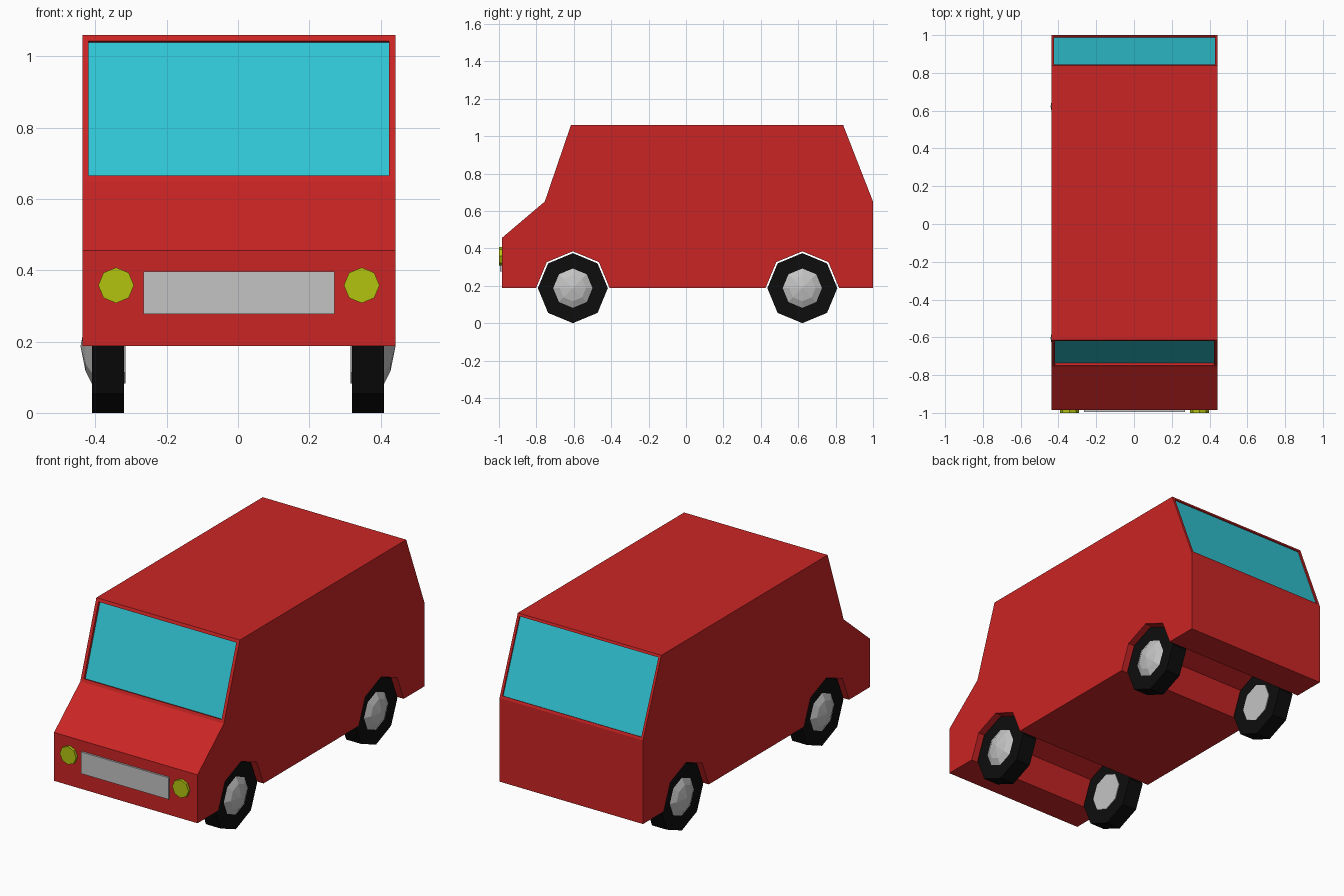
import bpy, bmesh, math
from mathutils import Vector

cube = bpy.data.objects.get("Cube")
if cube:
    bpy.data.objects.remove(cube, do_unlink=True)


def material(name, r, g, b):
    m = bpy.data.materials.new(name)
    m.use_nodes = True
    m.diffuse_color = (r, g, b, 1)
    m.node_tree.nodes["Principled BSDF"].inputs["Base Color"].default_value = (r, g, b, 1)
    return m


red = material("red paint", 0.60, 0.018, 0.018)
glass = material("blue glass", 0.03, 0.56, 0.66)
rubber = material("black rubber", 0.004, 0.004, 0.004)
metal = material("grey metal", 0.55, 0.55, 0.55)
yellow = material("yellow lamp", 0.45, 0.55, 0.005)


def finish(bm, name, *mats):
    bmesh.ops.recalc_face_normals(bm, faces=bm.faces[:])
    mesh = bpy.data.meshes.new(name)
    bm.to_mesh(mesh)
    bm.free()
    for m in mats:
        mesh.materials.append(m)
    obj = bpy.data.objects.new(name, mesh)
    bpy.context.collection.objects.link(obj)
    return obj


def turned(name, centre, axis, rings, mat, sides=8):
    """Solid of revolution from (offset along axis, radius) pairs."""
    bm = bmesh.new()
    axis, up = Vector(axis), Vector((0, 0, 1))
    side = axis.cross(up)
    loops = []
    for off, rad in rings:
        base = Vector(centre) + axis * off
        if rad == 0:
            loops.append([bm.verts.new(base)] * sides)
            continue
        angles = [math.tau * i / sides for i in range(sides)]
        loops.append([bm.verts.new(base + rad * (up * math.cos(a) + side * math.sin(a)))
                      for a in angles])
    for a, b in zip(loops, loops[1:]):
        for i in range(sides):
            j = (i + 1) % sides
            bm.faces.new(dict.fromkeys((a[i], a[j], b[j], b[i])))
    for loop, (off, rad) in ((loops[0], rings[0]), (loops[-1], rings[-1])):
        if rad:
            bm.faces.new(loop)
    return finish(bm, name, mat)


AXLE_Z = 0.187
AXLES = {"front": -0.605, "back": 0.622}


def arch(y, r=0.197):
    """Half octagon wheel arch, walked from back to front."""
    return [(y + r * math.cos(math.pi * i / 4), AXLE_Z + r * math.sin(math.pi * i / 4))
            for i in range(5)]


# Body: side profile extruded across the width
profile = [(-0.985, AXLE_Z), (-0.985, 0.455), (-0.755, 0.65), (-0.615, 1.06),
           (0.84, 1.06), (1.0, 0.65), (1.0, AXLE_Z)]
profile += arch(AXLES["back"]) + arch(AXLES["front"])
bm = bmesh.new()
side = bm.faces.new([bm.verts.new((-0.437, y, z)) for y, z in profile])
ext = bmesh.ops.extrude_face_region(bm, geom=[side])
bmesh.ops.translate(bm, vec=(0.879, 0, 0),
                    verts=[v for v in ext["geom"] if isinstance(v, bmesh.types.BMVert)])
bmesh.ops.recalc_face_normals(bm, faces=bm.faces[:])

# Windscreen and rear window: recessed panes in the sloping faces
slopes = [f for f in bm.faces if abs(f.normal.x) < 0.1
          and abs(f.calc_center_median().z - 0.855) < 0.02]
for pane in slopes:
    front = pane.normal.y < 0
    bmesh.ops.inset_individual(bm, faces=[pane], thickness=0.025 if front else 0.02)
    bmesh.ops.inset_individual(bm, faces=[pane], thickness=0,
                               depth=-0.014 if front else -0.007)
    pane.material_index = 1
finish(bm, "body", red, glass)

# Wheels with domed hubs, flat on the inner side
for end, y in AXLES.items():
    for label, s in (("left", 1), ("right", -1)):
        centre = (0, y, AXLE_Z)
        turned(f"{end}_{label}_tyre", centre, (s, 0, 0),
               [(0.32, 0.187), (0.41, 0.187)], rubber)
        turned(f"{end}_{label}_hub", centre, (s, 0, 0),
               [(0.316, 0.105), (0.41, 0.105), (0.428, 0.07), (0.442, 0)], metal)

# Headlights
for label, x in (("left", 0.347), ("right", -0.342)):
    turned(f"{label}_headlight", (x, -0.98, 0.358), (0, -1, 0),
           [(0, 0.05), (0.02, 0.05)], yellow)

# Grille
bm = bmesh.new()
bmesh.ops.create_cube(bm, size=1)
bmesh.ops.scale(bm, vec=(0.536, 0.016, 0.12), verts=bm.verts)
bmesh.ops.translate(bm, vec=(0.003, -0.987, 0.337), verts=bm.verts)
finish(bm, "grille", metal)
